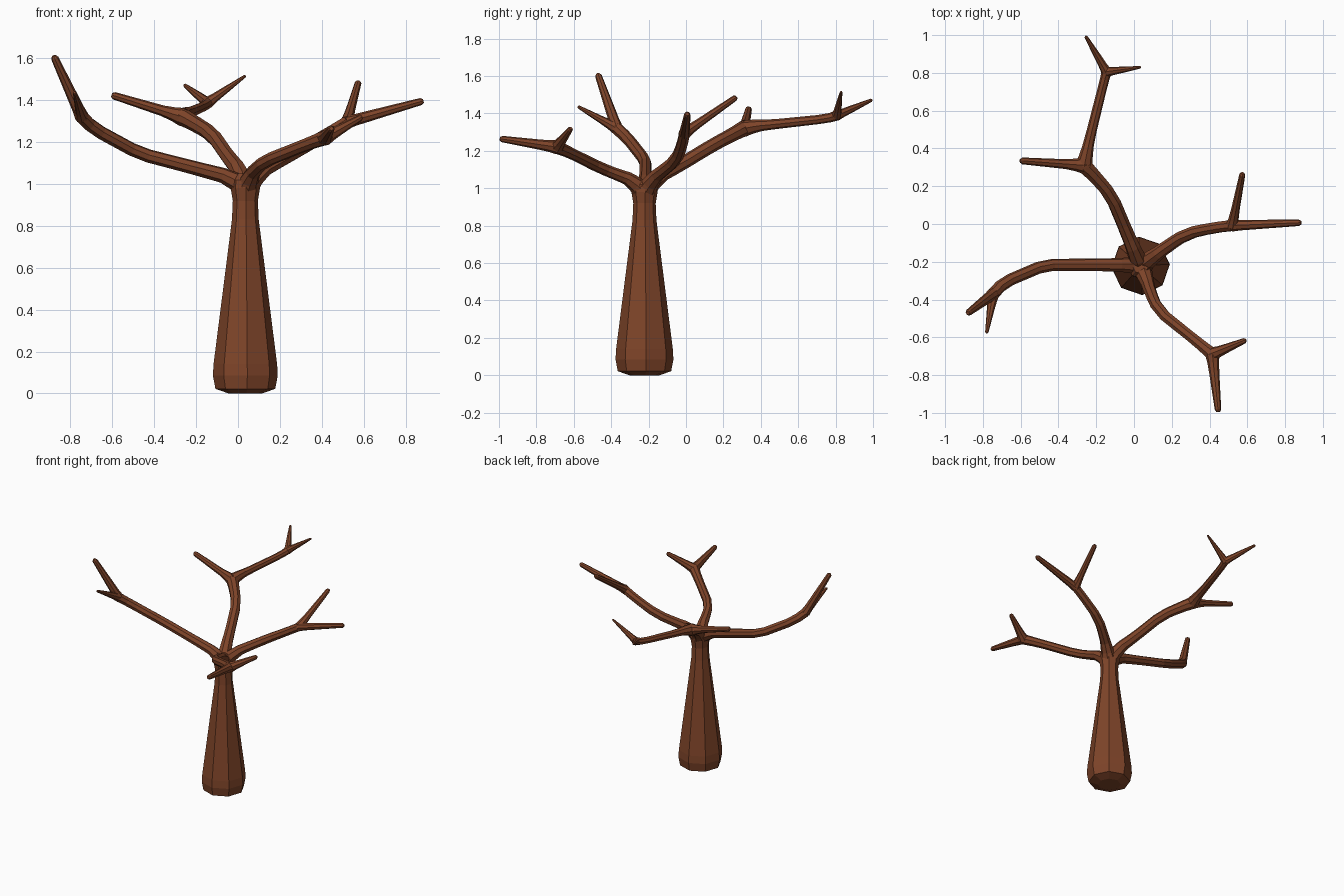
import bpy, bmesh, math
from mathutils import Vector

if "Cube" in bpy.data.objects:
    bpy.data.objects.remove(bpy.data.objects["Cube"])

SIDES = 8
bark = bpy.data.materials.new("bark")
bark.diffuse_color = (0.21, 0.058, 0.022, 1)
bark.use_nodes = True
bark.node_tree.nodes["Principled BSDF"].inputs["Base Color"].default_value = bark.diffuse_color


def soften(pts):
    """Cut each inner corner of a path of (x, y, z, radius) points."""
    pts = [Vector(p) for p in pts]
    out = [pts[0]]
    for a, p, b in zip(pts, pts[1:], pts[2:]):
        for q in (a, b):
            d = (q - p).length
            out.append(p.lerp(q, min(0.045, d / 3) / d))
    return out + [pts[-1]]


def tube(name, pts):
    """Eight-sided tapering tube along (x, y, z, radius) points."""
    co = [Vector(p[:3]) for p in pts]
    rad = [p[3] for p in pts]
    bm = bmesh.new()
    rings, side = [], Vector((1, 0.06, 0))
    for i, c in enumerate(co):
        t = (co[min(i + 1, len(co) - 1)] - co[max(i - 1, 0)]).normalized()
        if i == 0 and abs(t.x) > 0.8:
            side = Vector((0, 1, 0))
        side = (side - t * side.dot(t)).normalized()
        up = t.cross(side)
        ring = []
        for k in range(SIDES):
            a = 2 * math.pi * k / SIDES
            ring.append(bm.verts.new(c + rad[i] * (side * math.cos(a) + up * math.sin(a))))
        rings.append(ring)
    for r, s in zip(rings, rings[1:]):
        for k in range(SIDES):
            n = (k + 1) % SIDES
            bm.faces.new((r[k], r[n], s[n], s[k]))
    bm.faces.new(rings[0][::-1])
    bm.faces.new(rings[-1])
    bmesh.ops.recalc_face_normals(bm, faces=bm.faces)
    me = bpy.data.meshes.new(name)
    bm.to_mesh(me)
    bm.free()
    me.materials.append(bark)
    bpy.context.collection.objects.link(bpy.data.objects.new(name, me))


def rounded_tip(pts):
    """Blunt the last point of a path with a smaller closing ring."""
    a, b = pts[-2], pts[-1]
    r = b[3]
    p = b.lerp(a, 0.7 * r / (b - a).length)
    p[3] = r
    b = b.copy()
    b[3] = r * 0.55
    return pts[:-1] + [p, b]


def twig(name, start, end, r0, r1, flare=0.036):
    """Straight twig that flares out where it leaves its fork."""
    s, e = Vector((*start, flare)), Vector((*end, r1))
    length = (e - s).length
    near, mid = s.lerp(e, 0.045 / length), s.lerp(e, 0.1 / length)
    near[3], mid[3] = (flare + r0) / 2 * 0.95, r0
    tube(name, rounded_tip([s, near, mid, e]))


# trunk with chamfered foot and swollen crown
tx, ty = 0.035, -0.222
tube("trunk", [(tx, ty, z, r) for z, r in (
    (0, 0.08), (0.022, 0.143), (0.085, 0.155), (0.14, 0.152), (0.83, 0.064),
    (0.92, 0.060), (0.98, 0.070), (1.02, 0.068), (1.05, 0.042))])

hub = [(tx, ty, 0.97, 0.058)]

# main limbs, each ending in a fork
limbs = {
    "left": [(-0.03, -0.217, 1.03, 0.038), (-0.22, -0.216, 1.08, 0.033),
             (-0.47, -0.216, 1.145, 0.032), (-0.69, -0.31, 1.265, 0.032), (-0.745, -0.37, 1.32, 0.034)],
    "back": [(0.01, -0.16, 1.06, 0.042), (-0.04, -0.04, 1.12, 0.036), (-0.12, 0.15, 1.235, 0.036),
             (-0.20, 0.245, 1.285, 0.037), (-0.265, 0.31, 1.32, 0.043)],
    "right": [(0.10, -0.175, 1.055, 0.039), (0.18, -0.115, 1.10, 0.034), (0.28, -0.05, 1.155, 0.033),
              (0.42, -0.02, 1.235, 0.030), (0.52, -0.008, 1.295, 0.031)],
    "front": [(0.065, -0.29, 1.045, 0.038), (0.085, -0.36, 1.07, 0.032), (0.13, -0.46, 1.11, 0.031),
              (0.33, -0.62, 1.19, 0.030), (0.415, -0.69, 1.22, 0.036)],
}
for name, path in limbs.items():
    tube(name + "_limb", soften(hub + path))

# long outer limb at the back, running between two forks
tube("back_outer_limb", soften([
    (-0.265, 0.31, 1.32, 0.045), (-0.25, 0.38, 1.335, 0.033), (-0.235, 0.45, 1.34, 0.027),
    (-0.16, 0.75, 1.372, 0.024), (-0.145, 0.805, 1.388, 0.027)]))

# twigs at every fork: start, end, start radius, tip radius, flare
fork_l, fork_b, fork_r, fork_f, fork_o = (
    (-0.745, -0.37, 1.32), (-0.265, 0.31, 1.32), (0.52, -0.008, 1.295),
    (0.415, -0.69, 1.22), (-0.145, 0.805, 1.388))
for args in (
    ("left_twig_high", fork_l, (-0.88, -0.472, 1.612), 0.027, 0.018, 0.034),
    ("left_twig_low", fork_l, (-0.78, -0.578, 1.437), 0.020, 0.009, 0.034),
    ("back_twig", fork_b, (-0.603, 0.335, 1.425), 0.026, 0.018, 0.045),
    ("right_twig_long", fork_r, (0.885, 0.007, 1.397), 0.026, 0.017, 0.032),
    ("right_twig_side", fork_r, (0.575, 0.27, 1.488), 0.023, 0.016, 0.034),
    ("front_twig_long", fork_f, (0.446, -0.995, 1.265), 0.027, 0.017, 0.038),
    ("front_twig_side", fork_f, (0.592, -0.615, 1.32), 0.024, 0.015, 0.038),
    ("outer_twig_back", fork_o, (-0.256, 0.995, 1.473), 0.019, 0.009, 0.028),
    ("outer_twig_side", fork_o, (0.036, 0.83, 1.517), 0.017, 0.007, 0.028),
):
    twig(*args)
